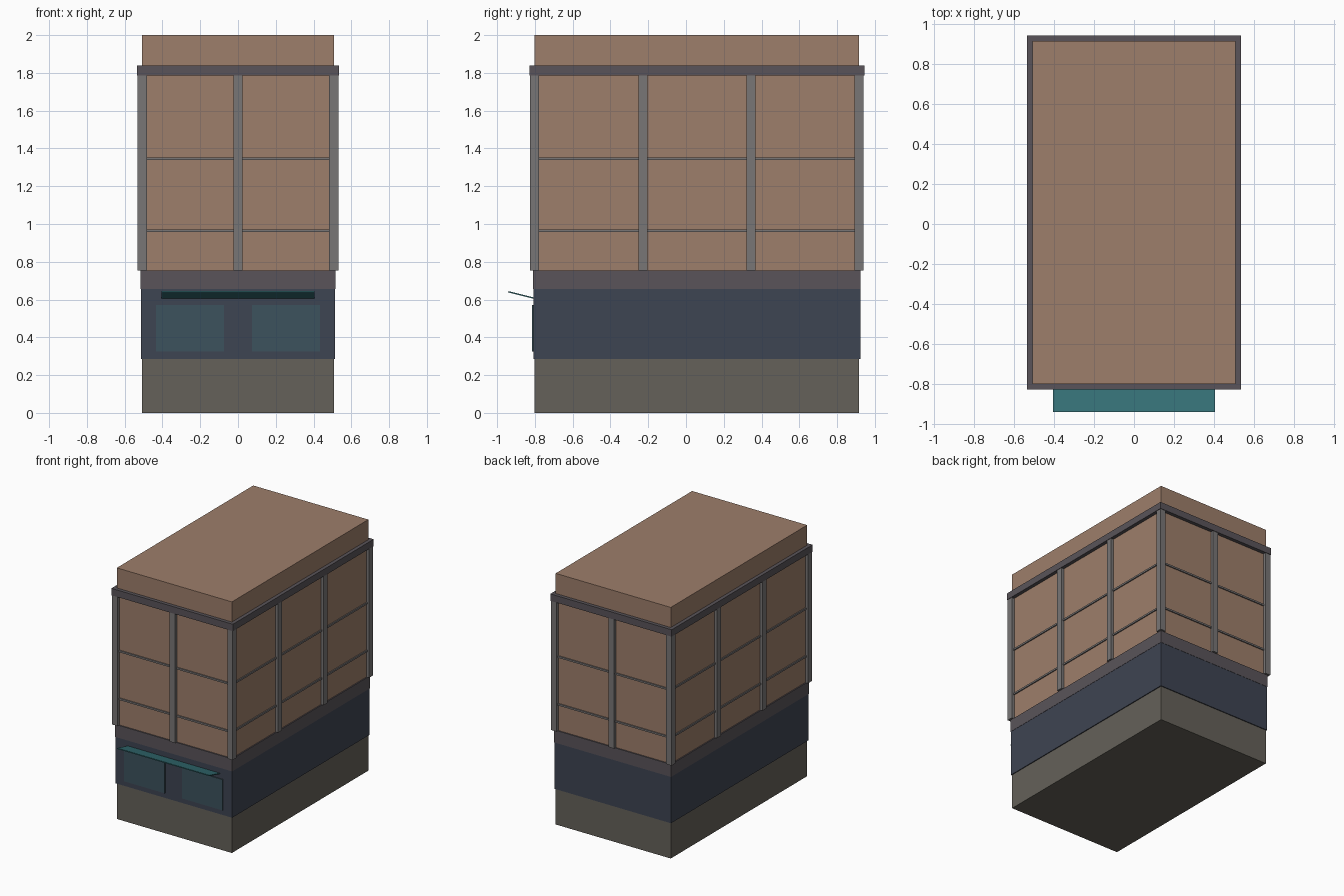
import bpy
import math

if "Cube" in bpy.data.objects:
    bpy.data.objects.remove(bpy.data.objects["Cube"])


def mat(name, rgb):
    m = bpy.data.materials.new(name)
    m.diffuse_color = (*rgb, 1)
    m.use_nodes = True
    m.node_tree.nodes["Principled BSDF"].inputs["Base Color"].default_value = m.diffuse_color
    return m


BRICK = mat("brick", (0.34, 0.21, 0.145))
STONE = mat("stone", (0.13, 0.12, 0.10))
SHOP = mat("shop_paint", (0.048, 0.058, 0.085))
TRIM = mat("dark_trim", (0.10, 0.088, 0.10))
PIER = mat("pier_grey", (0.19, 0.18, 0.18))
GLASS = mat("glass", (0.045, 0.085, 0.11))
CLOTH = mat("awning_cloth", (0.035, 0.16, 0.18))


def box(name, x, y, z, material, tilt=0):
    """Box from (min, max) ranges, optionally tilted about x."""
    bpy.ops.mesh.primitive_cube_add(
        size=1, location=[sum(r) / 2 for r in (x, y, z)], rotation=(tilt, 0, 0))
    o = bpy.context.object
    o.name = name
    o.scale = [r[1] - r[0] for r in (x, y, z)]
    o.data.materials.append(material)
    return o


# Plan of the building body
HX, Y0, Y1 = 0.507, -0.801, 0.916


def tier(name, grow, z, material):
    return box(name, (-HX - grow, HX + grow), (Y0 - grow, Y1 + grow), z, material)


# Stacked storeys and trim bands
tier("stone_base", 0, (0, 0.285), STONE)
tier("shop_storey", 0.007, (0.285, 0.655), SHOP)
tier("belt_course", 0.009, (0.655, 0.755), TRIM)
tier("upper_body", 0, (0.755, 2.0), BRICK)
tier("cornice", 0.028, (1.785, 1.84), TRIM)

# Thin floor bands between the piers
for i, z in enumerate((0.965, 1.345)):
    tier(f"floor_band_{i}", 0.009, (z - 0.007, z + 0.007), PIER)

# Square piers around the perimeter
R = 0.024
ys = [Y0 + (Y1 - Y0) * i / 3 for i in range(4)]
spots = [(s * HX, y) for s in (-1, 1) for y in ys] + [(0, Y0), (0, Y1)]
for i, (x, y) in enumerate(spots):
    box(f"pier_{i}", (x - R, x + R), (y - R, y + R), (0.755, 1.786), PIER)

# Shop windows on the front
for side in (-1, 1):
    cx = side * 0.255
    box("shop_window", (cx - 0.18, cx + 0.18), (-0.815, -0.80), (0.325, 0.57), GLASS)

# Awning tilted up towards the street
box("awning", (-0.406, 0.406), (-0.943, -0.795), (0.620, 0.627), CLOTH, math.radians(-14))
